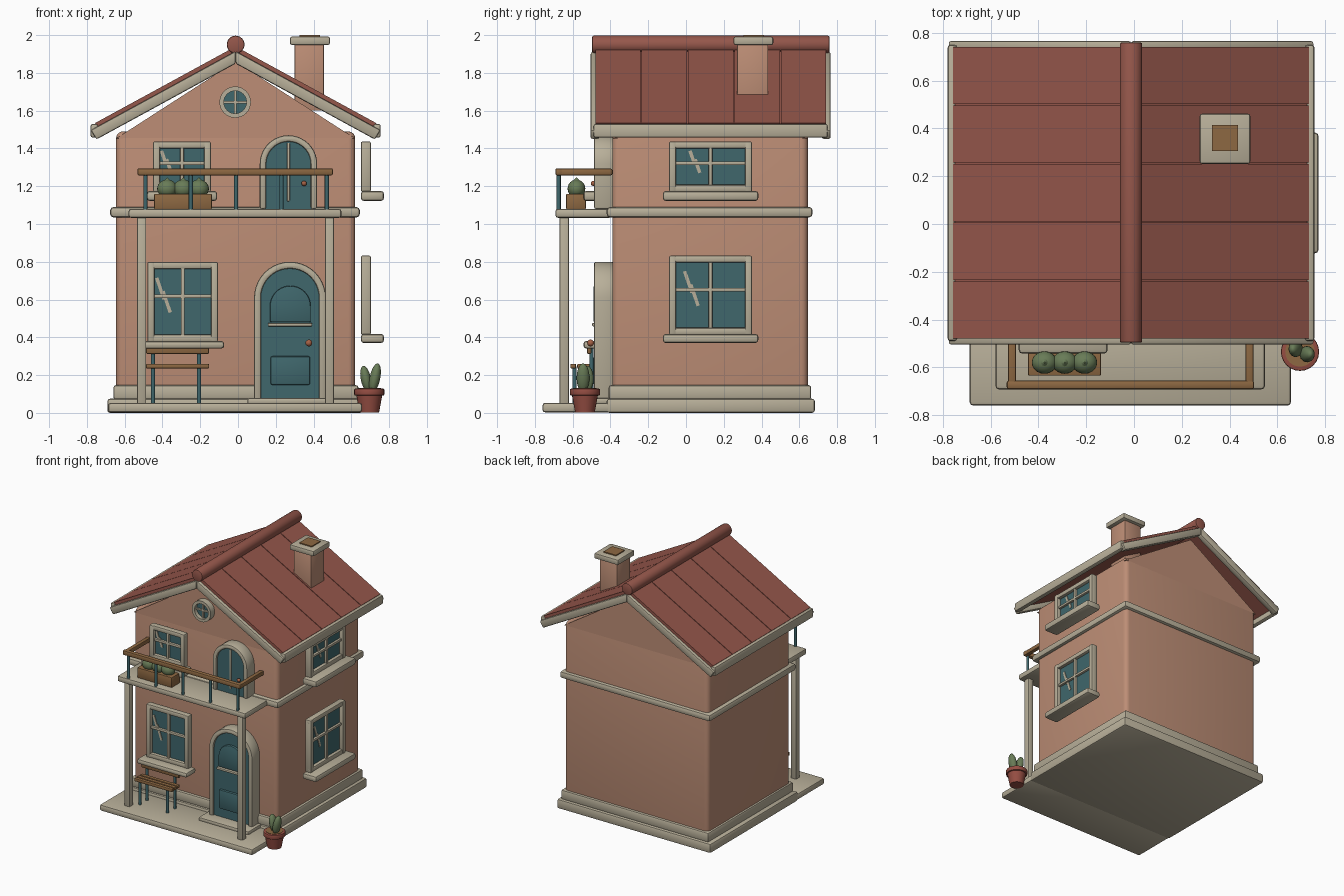
import bpy, bmesh, math
from mathutils import Vector, Matrix

cube = bpy.data.objects.get("Cube")
if cube:
    bpy.data.objects.remove(cube, do_unlink=True)


def material(name, r, g, b):
    m = bpy.data.materials.new(name)
    m.use_nodes = True
    m.diffuse_color = (r, g, b, 1)
    m.node_tree.nodes["Principled BSDF"].inputs["Base Color"].default_value = (r, g, b, 1)
    return m


WALL = material("terracotta plaster", .51, .27, .18)
CREAM = material("cream trim", .48, .43, .32)
ROOF = material("red roof", .30, .095, .07)
TEAL = material("teal paint and glass", .05, .135, .15)
WOOD = material("brown wood", .27, .14, .055)
GREEN = material("leaf green", .14, .20, .095)
POT = material("clay pot red", .30, .075, .055)
KNOB = material("copper knob", .38, .12, .06)

parts = []
CX = -.0125          # house centre line
ALONG_Y = Matrix.Rotation(math.pi / 2, 4, 'X')


def finish(name, bm, mat, bevel=0, segments=2):
    bmesh.ops.recalc_face_normals(bm, faces=bm.faces)
    if bevel:
        sharp = [e for e in bm.edges if e.calc_face_angle(0) > .6]
        bmesh.ops.bevel(bm, geom=sharp, offset=bevel, segments=segments,
                        profile=.5, affect='EDGES', clamp_overlap=True)
    mesh = bpy.data.meshes.new(name)
    bm.to_mesh(mesh)
    bm.free()
    mesh.materials.append(mat)
    ob = bpy.data.objects.new(name, mesh)
    bpy.context.scene.collection.objects.link(ob)
    parts.append(ob)
    return ob


def box(name, xs, ys, zs, mat, bevel=.01, segments=2):
    bm = bmesh.new()
    bmesh.ops.create_cube(bm, size=1)
    for v in bm.verts:
        v.co = [(r[0] + r[1]) / 2 + c * abs(r[1] - r[0]) for c, r in zip(v.co, (xs, ys, zs))]
    return finish(name, bm, mat, bevel, segments)


def prism(name, outline, ys, mat, bevel=0):
    """Outline in x and z, extruded along y."""
    bm = bmesh.new()
    face = bm.faces.new([bm.verts.new((x, ys[0], z)) for x, z in outline])
    new = bmesh.ops.extrude_face_region(bm, geom=[face])["geom"]
    bmesh.ops.translate(bm, vec=(0, ys[1] - ys[0], 0),
                        verts=[g for g in new if isinstance(g, bmesh.types.BMVert)])
    return finish(name, bm, mat, bevel)


def rod(name, p0, p1, r0, mat, r1=None, sides=24, bevel=0):
    p0, p1 = Vector(p0), Vector(p1)
    turn = (p1 - p0).to_track_quat('Z', 'Y').to_matrix().to_4x4()
    bm = bmesh.new()
    bmesh.ops.create_cone(bm, cap_ends=True, segments=sides, radius1=r0,
                          radius2=r0 if r1 is None else r1, depth=(p1 - p0).length,
                          matrix=Matrix.Translation((p0 + p1) / 2) @ turn)
    return finish(name, bm, mat, bevel)


def ball(name, centre, size, mat, tilt=0):
    bm = bmesh.new()
    bmesh.ops.create_uvsphere(bm, u_segments=20, v_segments=12, radius=1,
                              matrix=Matrix.Translation(centre) @ Matrix.Rotation(tilt, 4, 'Y')
                              @ Matrix.Diagonal((*size, 1)))
    return finish(name, bm, mat)


def arch(cx, r, z0, spring, n=20):
    curve = [(cx + r * math.cos(math.pi * i / n), spring + r * math.sin(math.pi * i / n))
             for i in range(n + 1)]
    return [(cx + r, z0)] + curve + [(cx - r, z0)]


# House shell, plinth and floor band
box("house_walls", (-.645, .62), (-.39, .645), (.05, 1.49), WALL, .035, 4)
prism("gable", [(-.645, 1.453), (.62, 1.453), (CX, 1.86)], (-.39, .645), WALL)
box("foundation", (-.692, .66), (-.42, .682), (0, .075), CREAM, .014)
box("plinth", (-.66, .638), (-.41, .663), (.07, .147), CREAM, .014)
box("floor_band", (-.677, .645), (-.42, .67), (1.035, 1.09), CREAM, .018)
box("patio", (-.688, .657), (-.76, -.40), (.003, .053), CREAM, .014)
box("door_step", (.05, .49), (-.57, -.40), (.045, .078), CREAM, .01)

# Roof: sloped panels with narrow seams, trim boards and ridge
SLOPE = .545


def band(side, top, thick, reach):
    return [(CX, top), (CX + side * reach, top - SLOPE * reach),
            (CX + side * (reach - thick * .45), top - thick - SLOPE * (reach - thick * .45)),
            (CX, top - thick)]


for side, label in ((-1, "right"), (1, "left")):
    prism(f"roof_deck_{label}", band(side, 1.931, .036, .745), (-.48, .742), ROOF)
    for i in range(5):
        y = -.48 + i * .2455
        prism(f"roof_panel_{label}_{i}", band(side, 1.94, .02, .745), (y, y + .24), ROOF)
    eave = sorted((CX + side * .728, CX + side * .768))
    box(f"eave_board_{label}", eave, (-.49, .75), (1.457, 1.53), CREAM, .012)
    for end, ys in (("front", (-.505, -.458)), ("back", (.718, .766))):
        prism(f"{end}_gable_trim_{label}", band(side, 1.915, .066, .767), ys, CREAM, .01)
rod("roof_ridge", (CX, -.497, 1.95), (CX, .76, 1.95), .047, ROOF, bevel=.008)

# Chimney
box("chimney", (.30, .455), (.27, .435), (1.6, 1.96), WALL, .006)
box("chimney_cap", (.275, .487), (.252, .462), (1.948, 1.992), CREAM, .01)
box("chimney_flue", (.326, .435), (.305, .414), (1.95, 2.0), WOOD, 0)


# Windows, in wall coordinates: u along the wall, d outwards
def window(name, on_side, us, zs, sill_drop):
    d0 = .65 if on_side else .42

    def piece(part, u, d, z, mat, bevel=.01):
        d = (d0 + d[0], d0 + d[1])
        if on_side:
            return box(f"{name}_{part}", d, u, z, mat, bevel)
        return box(f"{name}_{part}", u, (-d[1], -d[0]), z, mat, bevel)

    (u0, u1), (z0, z1) = us, zs
    w = .038
    um, zm = (u0 + u1) / 2, z0 + (z1 - z0) * .57
    piece("glass", (u0 + .01, u1 - .01), (.008, .025), (z0 + .01, z1 - .01), TEAL, 0)
    for part, u in (("jamb_a", (u0, u0 + w)), ("jamb_b", (u1 - w, u1))):
        piece(part, u, (0, .054), (z0, z1), CREAM)
    for part, z in (("head", (z1 - w, z1)), ("foot", (z0, z0 + w))):
        piece(part, (u0, u1), (0, .05), z, CREAM)
    piece("upright", (um - .01, um + .01), (.01, .045), (z0, z1), CREAM, .005)
    piece("crossbar", (u0, u1), (.01, .043), (zm - .01, zm + .01), CREAM, .005)
    piece("sill", (u0 - .033, u1 + .033), (0, .123), (z0 - sill_drop, z0 + .005), CREAM, .016)
    # Slanted glints on the glass
    k = min(1, (z1 - z0) / .42)
    for j, (u, z, length) in enumerate(((-.118, .06, .12), (-.085, -.01, .12))):
        glint = piece(f"glint_{j}", (-.009, .009), (.025, .03),
                      (-length * k / 2, length * k / 2), CREAM, 0)
        c = (um + u * (k + 1) / 2, (z0 + z1) / 2 + .01 + z * k)
        if on_side:
            move = Matrix.Translation((0, c[0], c[1])) @ Matrix.Rotation(.33, 4, 'X')
        else:
            move = Matrix.Translation((c[0], 0, c[1])) @ Matrix.Rotation(-.33, 4, 'Y')
        glint.data.transform(move)


window("lower_front_window", False, (-.48, -.106), (.376, .80), .036)
window("upper_front_window", False, (-.45, -.143), (1.17, 1.437), .048)
window("lower_side_window", True, (-.09, .35), (.413, .833), .043)
window("upper_side_window", True, (-.09, .35), (1.17, 1.437), .048)

# Round attic window
AX, AZ = -.015, 1.645
rod("attic_glass", (AX, -.38, AZ), (AX, -.41, AZ), .07, TEAL, sides=32)
circle = [(math.cos(i * math.tau / 32), math.sin(i * math.tau / 32)) for i in range(33)]
prism("attic_ring", [(AX + .083 * c, AZ + .083 * s) for c, s in circle]
      + [(AX + .06 * c, AZ + .06 * s) for c, s in reversed(circle)], (-.44, -.385), CREAM)
box("attic_bar_upright", (AX - .006, AX + .006), (-.422, -.40), (AZ - .065, AZ + .065), CREAM, 0)
box("attic_bar_cross", (AX - .065, AX + .065), (-.422, -.40), (AZ - .006, AZ + .006), CREAM, 0)


# Arched doors
def door(name, cx, r_out, r_in, z0, spring):
    prism(f"{name}_surround", arch(cx, r_out, z0, spring) + arch(cx, r_in, z0, spring)[::-1],
          (-.487, -.385), CREAM, .01)
    prism(f"{name}_leaf", arch(cx, r_in + .005, z0, spring), (-.472, -.385), TEAL)


door("front_door", .275, .19, .154, .06, .61)
prism("front_door_top_panel", arch(.277, .108, .48, .565), (-.49, -.46), TEAL, .008)
box("front_door_low_panel", (.172, .382), (-.49, -.46), (.148, .30), TEAL, .01)
box("front_door_bar", (.158, .392), (-.497, -.46), (.458, .476), CREAM, .005)
ball("front_door_knob", (.375, -.505, .37), (.018, .018, .018), KNOB)
door("balcony_door", .267, .152, .118, 1.08, 1.318)
box("balcony_door_bar", (.26, .274), (-.48, -.46), (1.12, 1.43), CREAM, .004)
ball("balcony_door_knob", (.35, -.49, 1.215), (.014, .014, .014), KNOB)

# Balcony, posts and railing
box("balcony_floor", (-.58, .548), (-.692, -.39), (1.033, 1.08), CREAM, .014)
for label, x in (("right", -.51), ("left", .484)):
    box(f"porch_post_{label}", (x - .024, x + .024), (-.67, -.62), (.045, 1.04), CREAM, .008)
    box(f"side_rail_{label}", (x - .017, x + .017), (-.69, -.39), (1.258, 1.293), WOOD, .008)
box("front_rail", (-.533, .503), (-.692, -.655), (1.257, 1.295), WOOD, .01)
for i in range(5):
    x = -.49 + i * .24
    rod(f"baluster_{i}", (x, -.674, 1.07), (x, -.674, 1.265), .011, TEAL, sides=12)

# Planter with shrubs
box("planter", (-.444, -.138), (-.635, -.53), (1.078, 1.16), WOOD, .006)
for i, x in enumerate((-.375, -.29, -.207)):
    ball(f"shrub_{i}", (x, -.58, 1.187), (.053, .047, .048), GREEN)
    rod(f"shrub_tip_{i}", (x, -.58, 1.222), (x, -.58, 1.245), .026, GREEN, .002, sides=10)

# Bench
for i in range(3):
    y = -.612 + i * .036
    box(f"bench_slat_{i}", (-.487, -.153), (y, y + .03), (.235, .26), WOOD, .006)
box("bench_back", (-.487, -.153), (-.525, -.50), (.312, .38), WOOD, .008)
for label, x in (("right", -.45), ("left", -.206)):
    rod(f"bench_front_leg_{label}", (x, -.59, .045), (x, -.59, .245), .011, TEAL, sides=12)
    rod(f"bench_back_leg_{label}", (x, -.50, .045), (x, -.50, .35), .011, TEAL, sides=12)

# Potted cactus
PX, PY = .695, -.535
rod("pot_body", (PX, PY, .003), (PX, PY, .10), .052, POT, .07)
rod("pot_rim", (PX, PY, .092), (PX, PY, .128), .08, POT, bevel=.006)
rod("pot_soil", (PX, PY, .12), (PX, PY, .131), .062, WOOD)
ball("cactus_tall", (PX + .03, PY - .01, .185), (.028, .034, .078), GREEN, .2)
ball("cactus_short", (PX - .018, PY + .012, .18), (.027, .034, .07), GREEN, -.2)

# Smooth round surfaces, keep edges sharp
bpy.ops.object.select_all(action='DESELECT')
for ob in parts:
    ob.select_set(True)
bpy.context.view_layer.objects.active = parts[0]
bpy.ops.object.shade_smooth_by_angle(angle=math.radians(35))
